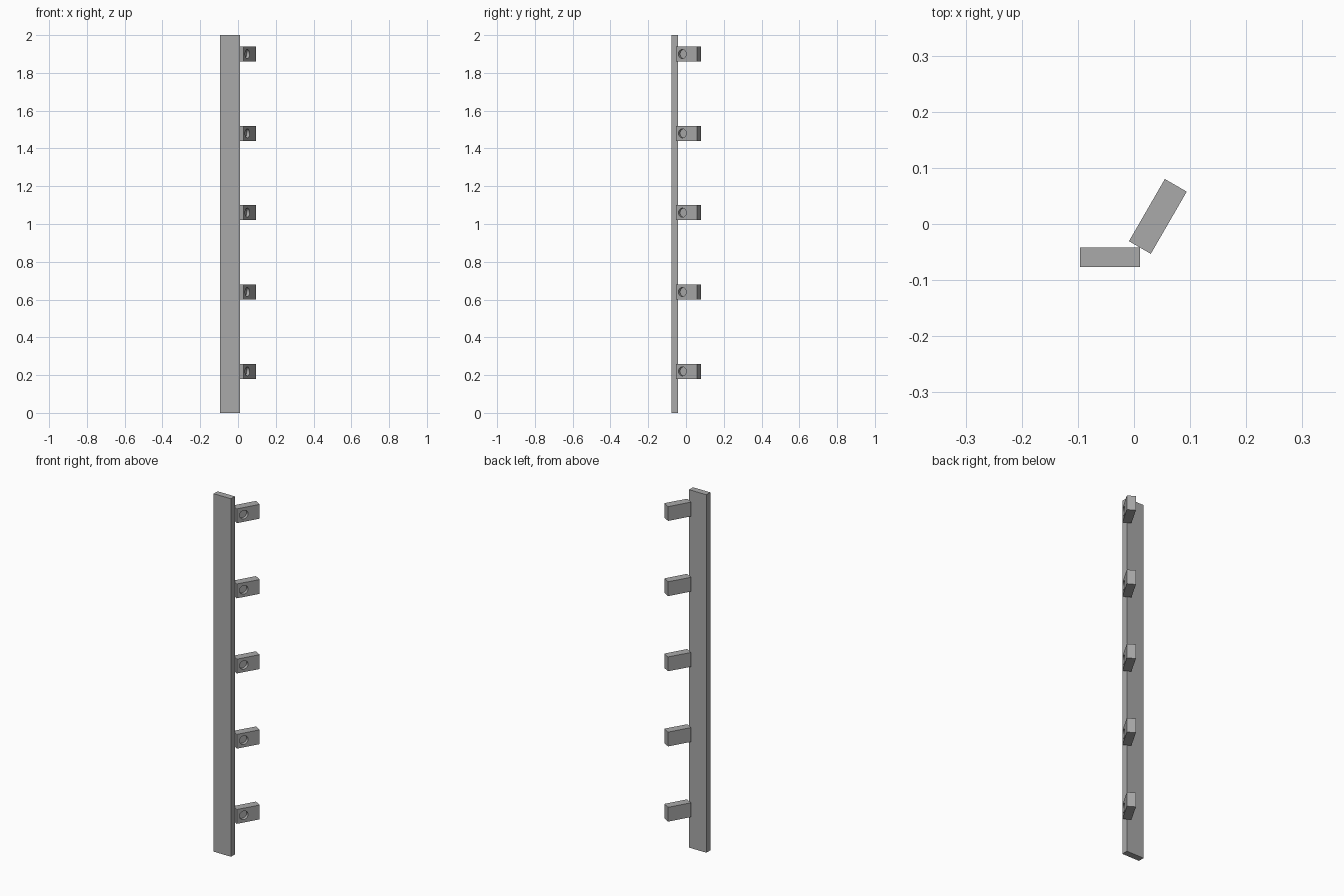
import bpy
from math import radians
from mathutils import Matrix, Vector

cube = bpy.data.objects.get("Cube")
if cube:
    bpy.data.objects.remove(cube, do_unlink=True)

# One plain grey for everything
grey = bpy.data.materials.new("grey")
grey.use_nodes = True
colour = (0.4, 0.4, 0.4, 1)
grey.diffuse_color = colour
grey.node_tree.nodes["Principled BSDF"].inputs["Base Color"].default_value = colour


def box(name, size, centre, turn=0):
    bpy.ops.mesh.primitive_cube_add(size=1, location=centre, rotation=(0, 0, turn))
    obj = bpy.context.object
    obj.name = name
    obj.data.transform(Matrix.Diagonal((*size, 1)))
    obj.data.materials.append(grey)
    return obj


# Upright plank
box("upright_plank", (0.107, 0.035, 2), (-0.043, -0.0595, 1))

# Angled blocks, each with a blind round hole in its outer side
LENGTH, WIDTH, HEIGHT = 0.128, 0.045, 0.08
HOLE_RADIUS, HOLE_DEPTH = 0.024, 0.018
turn = radians(60)
spin = Matrix.Rotation(turn, 3, "Z")

for i in range(5):
    centre = Vector((0.0425, 0.0135, 0.22 + 0.42 * i))
    block = box(f"angled_block_{i + 1}", (LENGTH, WIDTH, HEIGHT), centre, turn)

    # Cutter reaches out past the face and stops at the hole floor
    reach = 0.06
    offset = Vector((-0.025, -WIDTH / 2 + HOLE_DEPTH - reach / 2, 0))
    bpy.ops.mesh.primitive_cylinder_add(
        vertices=32, radius=HOLE_RADIUS, depth=reach,
        location=centre + spin @ offset, rotation=(radians(90), 0, turn))
    cutter = bpy.context.object
    cutter.name = "hole_cutter"
    cutter.hide_render = True
    cutter.data.materials.append(grey)

    cut = block.modifiers.new("hole", "BOOLEAN")
    cut.operation = "DIFFERENCE"
    cut.solver = "EXACT"
    cut.object = cutter
    bpy.ops.object.select_all(action="DESELECT")
    block.select_set(True)
    bpy.context.view_layer.objects.active = block
    bpy.ops.object.modifier_apply(modifier=cut.name)
    bpy.data.objects.remove(cutter, do_unlink=True)
    bpy.ops.object.shade_smooth_by_angle(angle=radians(30))
